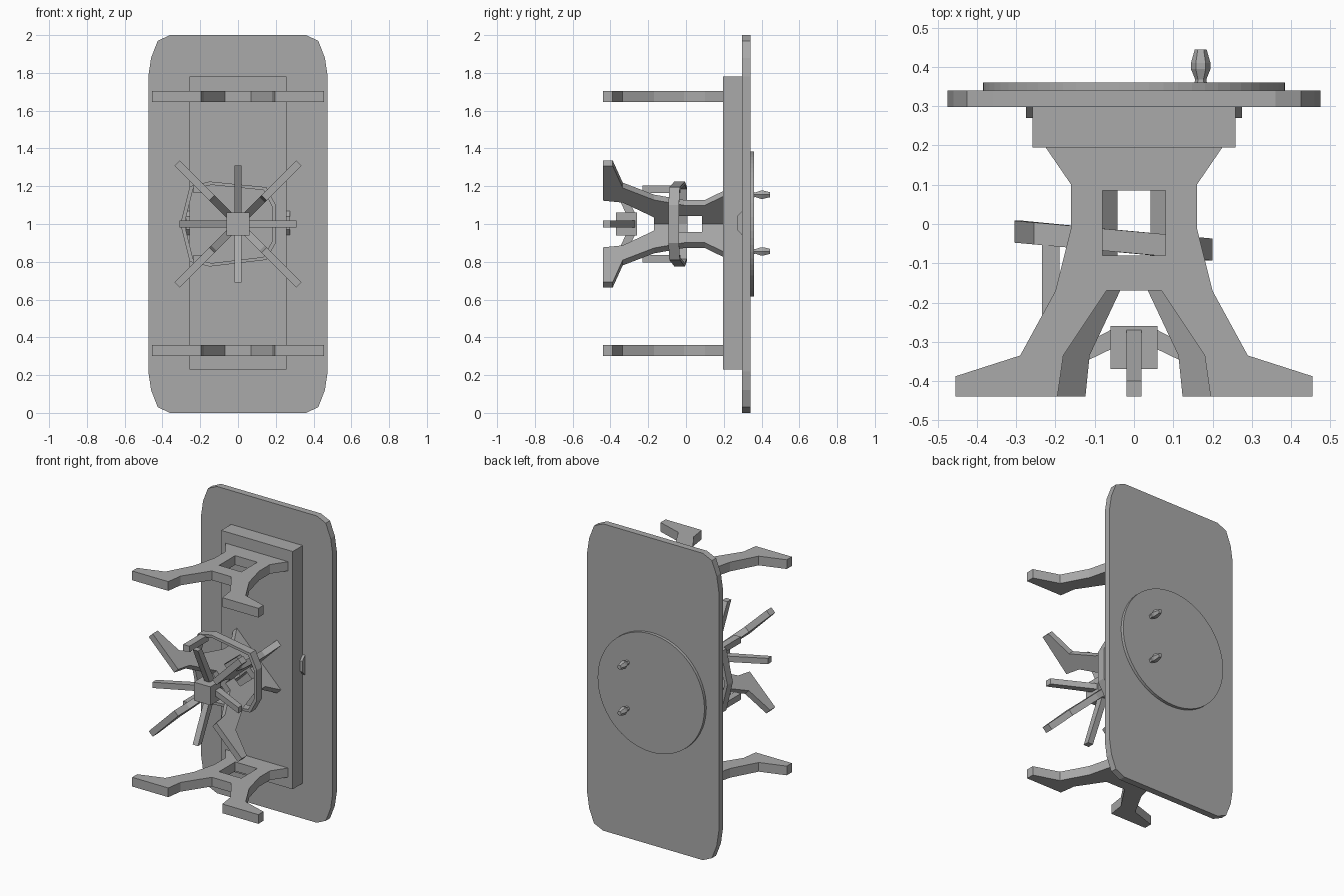
import bpy, bmesh, math
from mathutils import Matrix, Vector

if "Cube" in bpy.data.objects:
    bpy.data.objects.remove(bpy.data.objects["Cube"], do_unlink=True)

grey = bpy.data.materials.new("plain_grey")
grey.use_nodes = True
grey.diffuse_color = (0.4, 0.4, 0.4, 1)
grey.node_tree.nodes["Principled BSDF"].inputs["Base Color"].default_value = (0.4, 0.4, 0.4, 1)


def finish(name, bm, matrix=Matrix()):
    bmesh.ops.recalc_face_normals(bm, faces=bm.faces)
    mesh = bpy.data.meshes.new(name)
    bm.to_mesh(mesh)
    bm.free()
    mesh.materials.append(grey)
    obj = bpy.data.objects.new(name, mesh)
    obj.matrix_world = matrix
    bpy.context.scene.collection.objects.link(obj)
    return obj


def prism(points, depth):
    """Extrude an outline in the xy plane, centred on z = 0."""
    bm = bmesh.new()
    face = bm.faces.new([bm.verts.new((x, y, -depth / 2)) for x, y in points])
    extruded = bmesh.ops.extrude_face_region(bm, geom=[face])["geom"]
    bmesh.ops.translate(bm, vec=(0, 0, depth),
                        verts=[v for v in extruded if isinstance(v, bmesh.types.BMVert)])
    return bm


def box(name, low, high):
    low, high = Vector(low), Vector(high)
    bm = bmesh.new()
    bmesh.ops.create_cube(bm, size=1)
    bmesh.ops.scale(bm, vec=high - low, verts=bm.verts)
    bmesh.ops.translate(bm, vec=(low + high) / 2, verts=bm.verts)
    return finish(name, bm)


def upright(x, y, z):
    """Turn an xy outline to stand in the xz plane."""
    return Matrix.Translation((x, y, z)) @ Matrix.Rotation(math.pi / 2, 4, 'X')


# Large back plate with chamfered corners
corner = [(0.475, 0.78), (0.46, 0.88), (0.425, 0.97), (0.36, 1.0)]
half = corner + [(-x, y) for x, y in reversed(corner)]
finish("back_plate", prism(half + [(-x, -y) for x, y in half], 0.043), upright(0, 0.319, 1))

# Mounting block and side nubs
box("mounting_block", (-0.258, 0.195, 0.23), (0.258, 0.298, 1.78))
nub = [(0.27, -0.03), (0.298, -0.06), (0.298, 0.07), (0.27, 0.04)]
for side, label in ((1, "left"), (-1, "right")):
    turn = Matrix(((0, 0, 1, side * 0.265), (1, 0, 0, 0), (0, 1, 0, 1), (0, 0, 0, 1)))
    finish(label + "_nub", prism(nub, 0.02), turn)

# Round disc on the back
circle = [(0.385 * math.cos(i * math.tau / 64), 0.385 * math.sin(i * math.tau / 64)) for i in range(64)]
finish("back_disc", prism(circle, 0.022), upright(0, 0.349, 1))

# Two faceted knobs
for label, z in (("upper", 1.155), ("lower", 0.855)):
    bm = bmesh.new()
    rings = []
    for radius, y in ((0.018, 0.35), (0.014, 0.368), (0.025, 0.395), (0.025, 0.41), (0.015, 0.445)):
        rings.append([bm.verts.new((radius * math.cos(i * math.tau / 6), y,
                                    radius * math.sin(i * math.tau / 6))) for i in range(6)])
    for a, b in zip(rings, rings[1:]):
        for i in range(6):
            bm.faces.new((a[i], a[i - 1], b[i - 1], b[i]))
    bm.faces.new(rings[0])
    bm.faces.new(rings[-1])
    finish(label + "_knob", bm, Matrix.Translation((0.17, 0, z)))

# Two-legged bracket with a square window, built as half and mirrored
BRACKET = [(0, 0.195), (0.225, 0.195), (0.16, 0.1), (0.16, -0.01), (0.2, -0.17),
           (0.29, -0.335), (0.455, -0.388), (0.455, -0.44), (0.195, -0.44),
           (0.18, -0.335), (0.07, -0.17), (0, -0.17), (0, -0.08), (0.08, -0.08),
           (0.08, 0.085), (0, 0.085)]


def bracket(name, z, thickness, angle=0):
    bm = prism(BRACKET, thickness)
    seam = [f for f in bm.faces if all(abs(v.co.x) < 1e-5 for v in f.verts)]
    bmesh.ops.delete(bm, geom=seam, context='FACES')
    copy = bmesh.ops.duplicate(bm, geom=bm.verts[:] + bm.edges[:] + bm.faces[:])["geom"]
    for v in copy:
        if isinstance(v, bmesh.types.BMVert):
            v.co.x *= -1
    bmesh.ops.remove_doubles(bm, verts=bm.verts, dist=1e-5)
    finish(name, bm, Matrix.Translation((0, 0, z)) @ Matrix.Rotation(angle, 4, 'Y'))


bracket("upper_bracket", 1.675, 0.06)
bracket("lower_bracket", 0.33, 0.06)
bracket("cross_bracket_a", 1, 0.04, math.pi / 4)
bracket("cross_bracket_b", 1, 0.04, -math.pi / 4)

# Hub with four straight flared spokes
box("hub", (-0.06, -0.37, 0.94), (0.06, -0.26, 1.06))
spoke = [(0.04, -0.26), (0.31, -0.4), (0.31, -0.44), (0.04, -0.31)]
for i in range(4):
    finish("spoke_%d" % (i + 1), prism(spoke, 0.038),
           Matrix.Translation((0, 0, 1)) @ Matrix.Rotation(i * math.pi / 2, 4, 'Y'))

# Tilted irregular band wrapped around the crossed brackets
outline = [(-0.305, 1.0), (-0.255, 1.2), (-0.15, 1.225), (0.15, 1.195), (0.2, 1.1),
           (0.2, 0.9), (0.15, 0.81), (-0.15, 0.775), (-0.255, 0.8)]
bm = bmesh.new()
loops = []
for x, z in outline:
    loop = []
    for shrink, dy in ((1, -0.028), (1, 0.028), (0.92, 0.028), (0.92, -0.028)):
        loop.append(bm.verts.new((-0.04 + (x + 0.04) * shrink, -0.047 - 0.09 * x + dy,
                                  1 + (z - 1) * shrink)))
    loops.append(loop)
for i, a in enumerate(loops):
    b = loops[i - 1]
    for k in range(4):
        bm.faces.new((a[k], a[k - 1], b[k - 1], b[k]))
finish("binding_band", bm)

# Short rods running forward from the band
for label, z in (("upper", 1.185), ("lower", 0.815)):
    box(label + "_rod", (-0.235, -0.23, z - 0.02), (-0.19, -0.03, z + 0.02))
